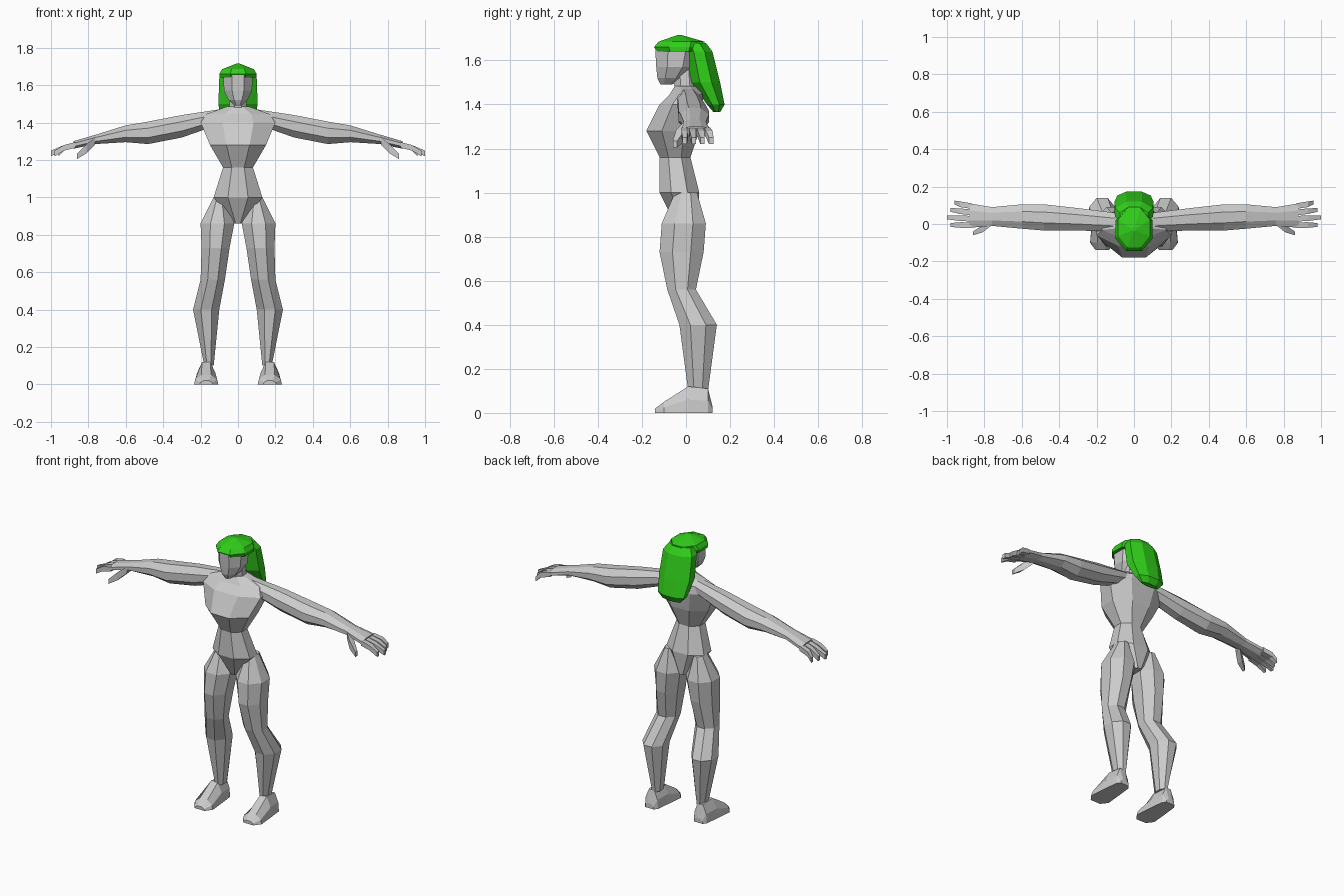
import bpy, bmesh, math
from mathutils import Vector

default_cube = bpy.data.objects.get("Cube")
if default_cube:
    bpy.data.objects.remove(default_cube)


def material(name, red, green, blue):
    color = (red, green, blue, 1)
    mat = bpy.data.materials.new(name)
    mat.use_nodes = True
    mat.diffuse_color = color
    for node in mat.node_tree.nodes:
        if node.type == 'BSDF_PRINCIPLED':
            node.inputs["Base Color"].default_value = color
    return mat


GREY = material("light grey", .6, .6, .6)
GREEN = material("bright green", .03, .62, .01)


def polygon(sides):
    """Unit cross-section whose flat sides touch the ring's bounds."""
    radius = 1 / math.cos(math.pi / sides)
    angles = [math.tau * (i + .5) / sides for i in range(sides)]
    return [(radius * math.cos(a), radius * math.sin(a)) for a in angles]


OCTAGON, SQUARE = polygon(8), polygon(4)
SOLE = [(-1, -1), (1, -1), (.9, 0), (.4, 1), (-.4, 1), (-.9, 0)]

# Directions in which a ring's width and depth are measured
ACROSS = {
    'X': (Vector((0, 1, 0)), Vector((0, 0, 1))),
    'Y': (Vector((1, 0, 0)), Vector((0, 0, 1))),
    'Z': (Vector((1, 0, 0)), Vector((0, 1, 0))),
}


def ring(wide, deep, x=0, y=0, z=0):
    return Vector((x, y, z)), wide / 2, deep / 2


def loft(name, axis, rings, mat=GREY, shape=OCTAGON, mirror=False):
    """Skin a row of rings into a closed, flat-shaded part."""
    side, up = ACROSS[axis]
    bm = bmesh.new()
    loops = [[bm.verts.new(centre + side * u * wide + up * v * deep)
              for u, v in shape] for centre, wide, deep in rings]
    for low, high in zip(loops, loops[1:]):
        for i in range(len(shape)):
            bm.faces.new((low[i - 1], low[i], high[i], high[i - 1]))
    bm.faces.new(loops[0])
    bm.faces.new(loops[-1])
    bmesh.ops.recalc_face_normals(bm, faces=bm.faces)
    mesh = bpy.data.meshes.new(name)
    bm.to_mesh(mesh)
    bm.free()
    mesh.materials.append(mat)
    part = bpy.data.objects.new(name, mesh)
    bpy.context.collection.objects.link(part)
    if mirror:
        part.modifiers.new("Mirror", 'MIRROR')


# Torso: crotch, hips, waist, bust, shoulders, neck base
loft("torso", 'Z', [
    ring(wide=.06, deep=.1, z=.86),
    ring(wide=.26, deep=.18, y=-.03, z=1),
    ring(wide=.16, deep=.14, y=-.05, z=1.16),
    ring(wide=.3, deep=.24, y=-.06, z=1.28),
    ring(wide=.4, deep=.2, y=-.02, z=1.4),
    ring(wide=.34, deep=.15, z=1.445),
    ring(wide=.12, deep=.1, z=1.485),
])

# Neck, then head from chin to brow
loft("neck", 'Z', [
    ring(wide=.1, deep=.1, z=1.44),
    ring(wide=.08, deep=.1, y=-.01, z=1.58),
])
loft("head", 'Z', [
    ring(wide=.04, deep=.05, y=-.09, z=1.49),
    ring(wide=.1, deep=.12, y=-.07, z=1.52),
    ring(wide=.15, deep=.17, y=-.05, z=1.57),
    ring(wide=.16, deep=.2, y=-.04, z=1.66),
])

# Hair: crown with a fringe, and a long fall down the back
loft("hair_crown", 'Z', [
    ring(wide=.2, deep=.2, y=-.03, z=1.64),
    ring(wide=.2, deep=.23, y=-.03, z=1.66),
    ring(wide=.17, deep=.21, y=-.02, z=1.685),
    ring(wide=.02, deep=.02, y=-.03, z=1.715),
], GREEN)
loft("hair_back", 'Z', [
    ring(wide=.12, deep=.03, y=.14, z=1.365),
    ring(wide=.18, deep=.08, y=.135, z=1.4),
    ring(wide=.21, deep=.13, y=.09, z=1.5),
    ring(wide=.2, deep=.12, y=.06, z=1.64),
    ring(wide=.15, deep=.1, y=.04, z=1.68),
], GREEN)

# Legs: ankle, calf, knee, thigh, hip
loft("legs", 'Z', [
    ring(wide=.05, deep=.09, x=.155, y=.055, z=.1),
    ring(wide=.14, deep=.17, x=.17, y=.055, z=.4),
    ring(wide=.13, deep=.13, x=.135, y=-.02, z=.56),
    ring(wide=.15, deep=.2, x=.12, y=-.02, z=.73),
    ring(wide=.18, deep=.2, x=.11, y=-.01, z=.86),
    ring(wide=.06, deep=.1, x=.1, z=1),
], mirror=True)

# Feet: toe tip, toes, instep, heel; soles flat on the ground
loft("feet", 'Y', [
    ring(wide=wide, deep=height, x=.17, y=y, z=height / 2)
    for y, wide, height in ((-.14, .07, .02), (-.1, .13, .05),
                            (.01, .11, .12), (.1, .09, .11), (.12, .06, .03))
], shape=SOLE, mirror=True)

# Arms: shoulder, upper arm, elbow, forearm, wrist, palm
loft("arms", 'X', [
    ring(wide=.1, deep=.08, x=.1, y=.01, z=1.43),
    ring(wide=.12, deep=.12, x=.3, y=.025, z=1.38),
    ring(wide=.14, deep=.12, x=.48, y=.035, z=1.345),
    ring(wide=.13, deep=.09, x=.6, y=.04, z=1.34),
    ring(wide=.1, deep=.05, x=.76, y=.04, z=1.31),
    ring(wide=.13, deep=.04, x=.88, y=.045, z=1.28),
], mirror=True)

# Fingers fan out from the palm and droop; the second is the longest
for i, finger in enumerate(("index", "middle", "ring", "little")):
    root, tip = .034 * i - .006, .04 * i - .005
    loft(finger + "_fingers", 'X', [
        ring(wide=.03, deep=.03, x=.87, y=root, z=1.28),
        ring(wide=.03, deep=.03, x=.93, y=(root + tip) / 2, z=1.265),
        ring(wide=.02, deep=.03, x=1 - .02 * abs(i - 1), y=tip, z=1.235),
    ], shape=SQUARE, mirror=True)

# Thumbs
loft("thumbs", 'X', [
    ring(wide=.04, deep=.04, x=.765, y=.01, z=1.3),
    ring(wide=.04, deep=.05, x=.81, y=-.025, z=1.26),
    ring(wide=.02, deep=.03, x=.86, y=-.05, z=1.22),
], shape=SQUARE, mirror=True)
